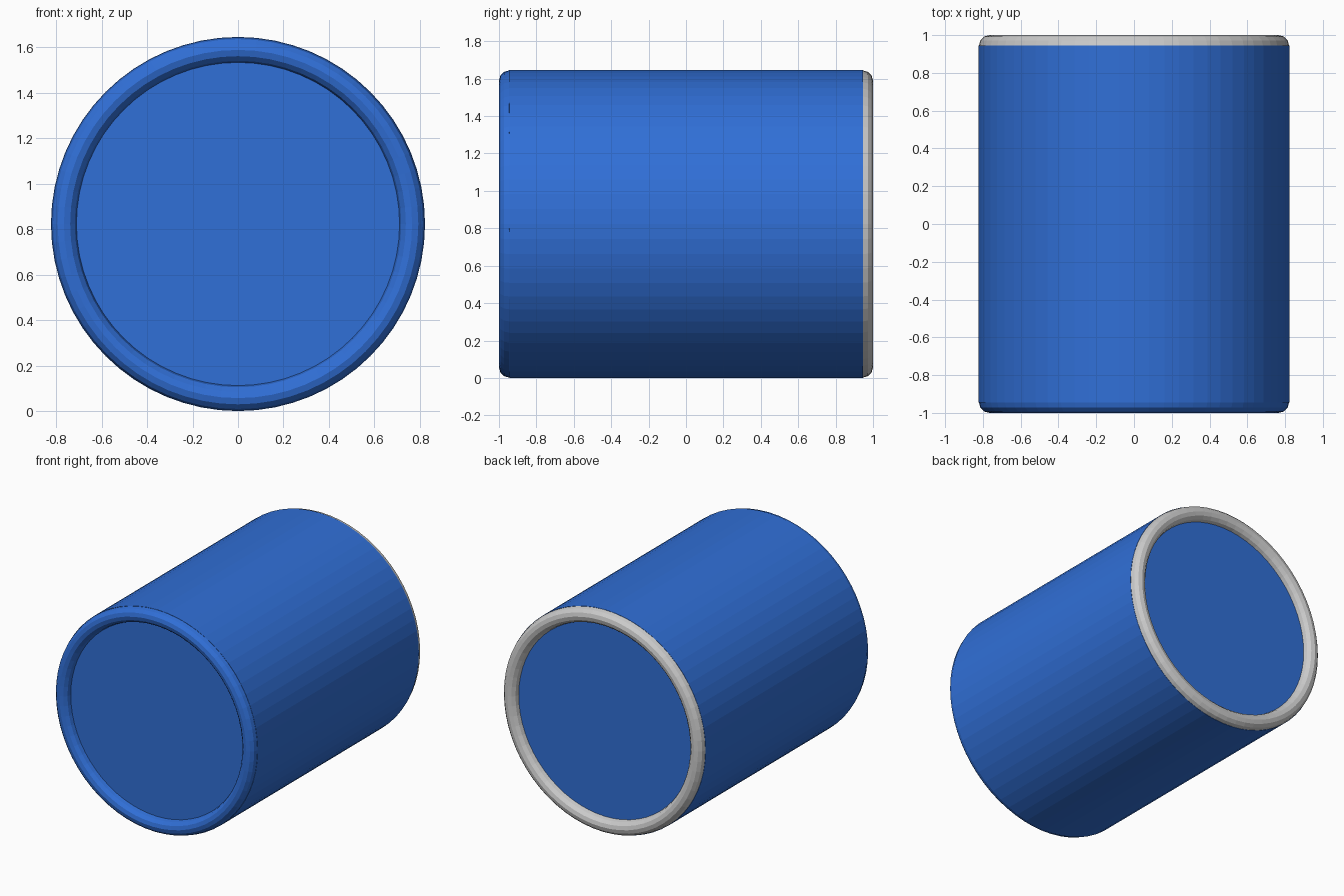
import bpy
from math import pi

if "Cube" in bpy.data.objects:
    bpy.data.objects.remove(bpy.data.objects["Cube"])

R, H = 0.823, 0.945      # drum radius and half length
TUBE = 0.055             # rim tube radius
SIDES = 64

blue = bpy.data.materials.new("blue")
blue.diffuse_color = (0.03, 0.16, 0.68, 1)
blue.use_nodes = True
blue.node_tree.nodes["Principled BSDF"].inputs["Base Color"].default_value = blue.diffuse_color


def rim(name, y, mat=None):
    bpy.ops.mesh.primitive_torus_add(
        major_segments=SIDES, minor_segments=12,
        major_radius=R - 0.002 - TUBE, minor_radius=TUBE,
        location=(0, y, R), rotation=(pi / 2, 0, 0))
    ob = bpy.context.object
    ob.name = name
    if mat:
        ob.data.materials.append(mat)


# drum body with flat end discs
bpy.ops.mesh.primitive_cylinder_add(
    vertices=SIDES, radius=R, depth=2 * H,
    location=(0, 0, R), rotation=(pi / 2, 0, 0))
body = bpy.context.object
body.name = "drum_body"
body.data.materials.append(blue)

# rounded rims: blue at the front, grey at the back
rim("front_rim", -H, blue)
rim("back_rim", H)
